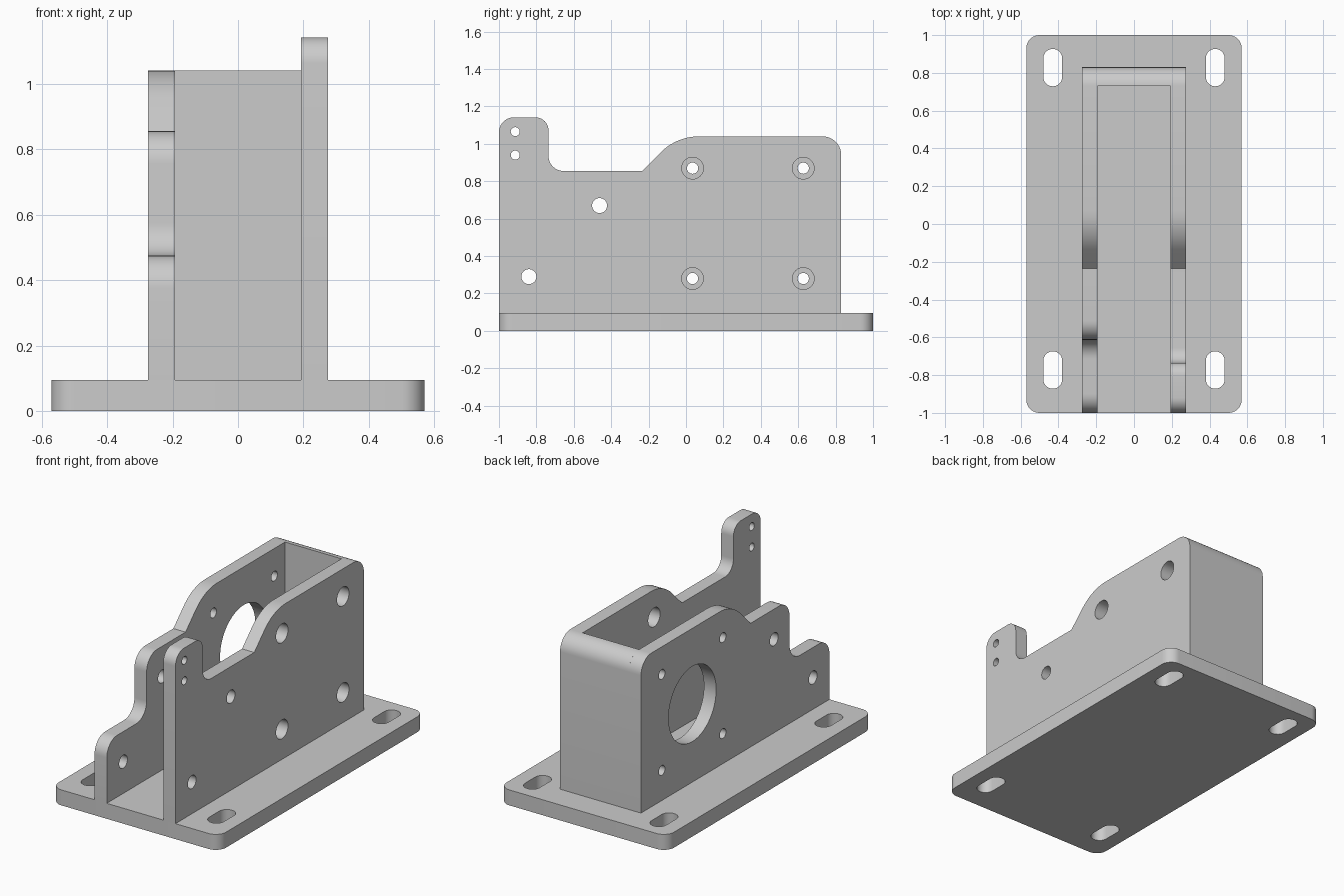
import bpy, bmesh, math
from mathutils import Matrix, Vector

cube = bpy.data.objects.get("Cube")
if cube:
    bpy.data.objects.remove(cube, do_unlink=True)

# Single painted-metal colour
grey = bpy.data.materials.new("plain_grey")
grey.use_nodes = True
GREY = (0.6, 0.6, 0.6, 1)
grey.diffuse_color = GREY
grey.node_tree.nodes["Principled BSDF"].inputs["Base Color"].default_value = GREY


def rounded(corners, steps=10):
    """Outline from (u, v, fillet radius) corners."""
    out = []
    for i, (u, v, r) in enumerate(corners):
        p = Vector((u, v))
        if not r:
            out.append(p)
            continue
        a = (Vector(corners[i - 1][:2]) - p).normalized()
        b = (Vector(corners[(i + 1) % len(corners)][:2]) - p).normalized()
        half = a.angle(b) / 2
        centre = p + (a + b).normalized() * r / math.sin(half)
        start = p + a * r / math.tan(half) - centre
        end = p + b * r / math.tan(half) - centre
        sweep = math.pi - 2 * half
        for k in range(steps + 1):
            t = k / steps
            out.append(centre + (start * math.sin((1 - t) * sweep)
                                 + end * math.sin(t * sweep)) / math.sin(sweep))
    return out


def circle(u, v, r, n=48):
    return [Vector((u + r * math.cos(2 * math.pi * k / n),
                    v + r * math.sin(2 * math.pi * k / n))) for k in range(n)]


def slot(u, v, r, straight, n=16):
    """Obround with its long axis along v."""
    out = []
    for side in (1, -1):
        for k in range(n + 1):
            a = math.pi * k / n
            out.append(Vector((u + side * r * math.cos(a),
                               v + side * (straight + r * math.sin(a)))))
    return out


def plate(name, outline, holes, thickness, matrix):
    """Flat plate with openings, placed by matrix."""
    curve = bpy.data.curves.new(name, "CURVE")
    curve.dimensions = "2D"
    curve.fill_mode = "BOTH"
    curve.extrude = thickness / 2
    for loop in [outline] + holes:
        spline = curve.splines.new("POLY")
        spline.points.add(len(loop) - 1)
        for point, p in zip(spline.points, loop):
            point.co = (p.x, p.y, 0, 1)
        spline.use_cyclic_u = True
    obj = bpy.data.objects.new(name, curve)
    bpy.context.collection.objects.link(obj)
    bpy.ops.object.select_all(action="DESELECT")
    obj.select_set(True)
    bpy.context.view_layer.objects.active = obj
    bpy.ops.object.convert(target="MESH")
    obj = bpy.context.view_layer.objects.active
    bm = bmesh.new()
    bm.from_mesh(obj.data)
    bmesh.ops.remove_doubles(bm, verts=bm.verts, dist=0.0001)
    bmesh.ops.transform(bm, matrix=matrix, verts=bm.verts)
    bmesh.ops.recalc_face_normals(bm, faces=bm.faces)
    bm.to_mesh(obj.data)
    bm.free()
    obj.data.materials.clear()
    obj.data.materials.append(grey)
    bpy.ops.object.shade_smooth_by_angle(angle=math.radians(30))
    return obj


def upright(x):
    """Stand a profile drawn in (y, z) at the given x."""
    return Matrix(((0, 0, 1, x), (1, 0, 0, 0), (0, 1, 0, 0), (0, 0, 0, 1)))


BASE = 0.095
TOP = 1.04
STEP = 0.855
OUT, INNER = 0.275, 0.192
BACK = 0.83
THICK = OUT - INNER
MID = (OUT + INNER) / 2

# Base plate with four mounting slots
W = 0.57
base_outline = rounded([(-W, -1, 0.07), (W, -1, 0.07), (W, 1, 0.07), (-W, 1, 0.07)])
slots = [slot(x, y, 0.05, 0.049) for x in (-0.43, 0.43) for y in (-0.773, 0.828)]
plate("base_plate", base_outline, slots, BASE, Matrix.Translation((0, 0, BASE / 2)))

# Shared rear portion of both side walls, and shared holes
rear = [(-0.235, STEP, 0), (-0.05, TOP, 0.29), (BACK, TOP, 0.1), (BACK, BASE, 0)]
bolts = [(y, z) for y in (0.035, 0.627) for z in (0.28, 0.87)]


def front_holes():
    return [circle(-0.462, 0.67, 0.04), circle(-0.84, 0.29, 0.04)]


# Left wall with tall tab
left = rounded([(-1, BASE, 0), (-1, 1.142, 0.08), (-0.735, 1.142, 0.07),
                (-0.735, STEP, 0.08)] + rear)
left_holes = front_holes() + [circle(y, z, 0.058) for y, z in bolts]
left_holes += [circle(-0.913, z, 0.024) for z in (0.94, 1.065)]
plate("left_wall", left, left_holes, THICK, upright(MID))

# Right wall with stepped front and large round opening
right = rounded([(-1, BASE, 0), (-1, 0.475, 0.1), (-0.613, 0.475, 0.1),
                 (-0.613, STEP, 0.1)] + rear)
right_holes = front_holes() + [circle(y, z, 0.03) for y, z in bolts]
right_holes.append(circle(0.331, 0.575, 0.231, 72))
plate("right_wall", right, right_holes, THICK, upright(-MID))

# Back wall closing the housing
back = rounded([(0.73, BASE, 0), (0.73, TOP, 0), (BACK, TOP, 0.0999), (BACK, BASE, 0)])
plate("back_wall", back, [], 2 * INNER, upright(0))
